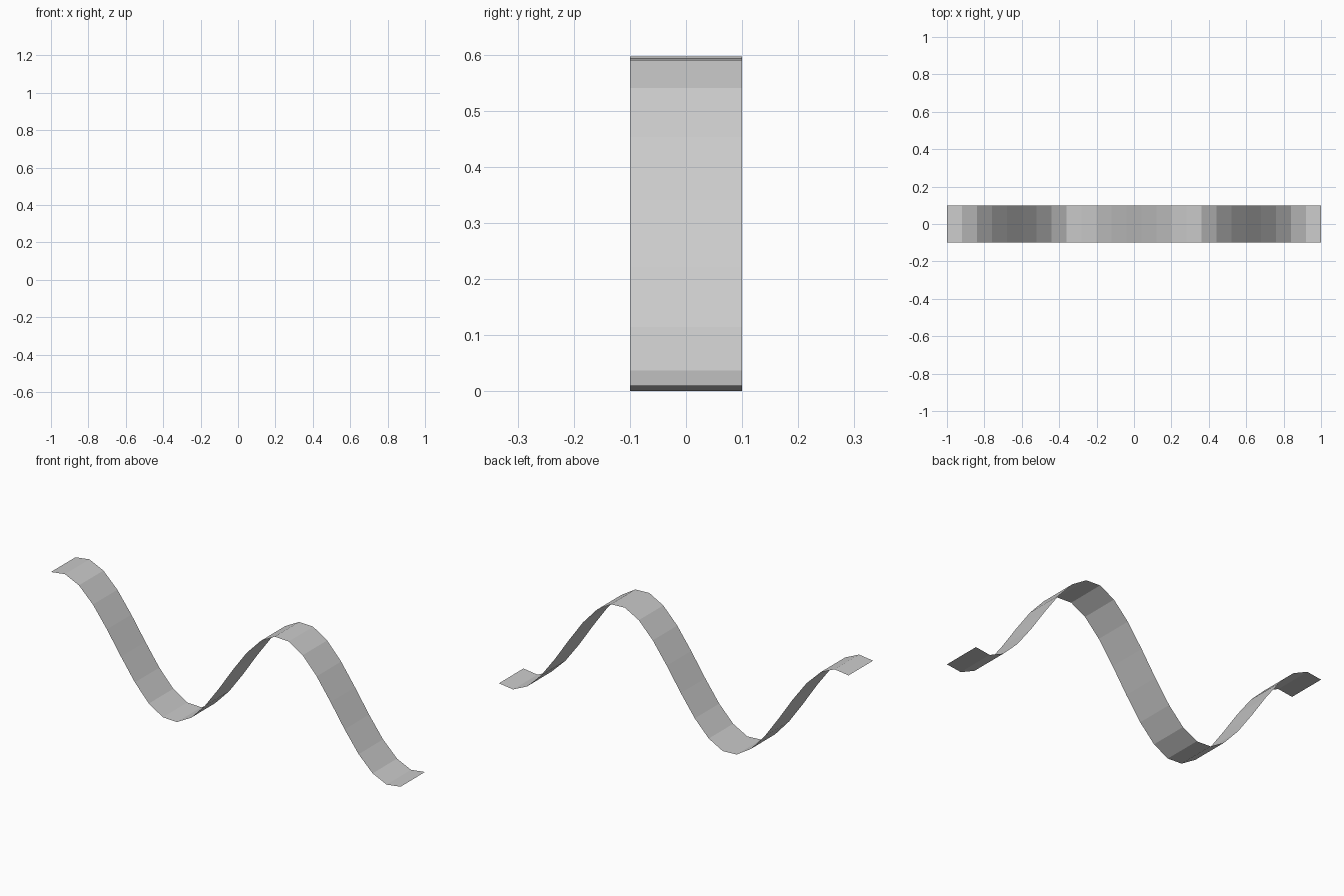
import bpy, bmesh, math

if "Cube" in bpy.data.objects:
    bpy.data.objects.remove(bpy.data.objects["Cube"])

SEGMENTS = 25
HALF_WIDTH = 0.1
AMPLITUDE = 0.3


def wave(x):
    return AMPLITUDE * math.sin(5 * x)


# Wavy ribbon: a thin flat-shaded strip following a sine profile
xs = [-1 + 2 * i / SEGMENTS for i in range(SEGMENTS + 1)]
base = min(wave(x) for x in xs)

bm = bmesh.new()
rows = [[bm.verts.new((x, y, wave(x) - base)) for y in (-HALF_WIDTH, HALF_WIDTH)]
        for x in xs]
for (a, b), (c, d) in zip(rows, rows[1:]):
    bm.faces.new((a, c, d, b))

mesh = bpy.data.meshes.new("wavy_ribbon")
bm.to_mesh(mesh)
bm.free()
ribbon = bpy.data.objects.new("wavy_ribbon", mesh)
bpy.context.collection.objects.link(ribbon)
